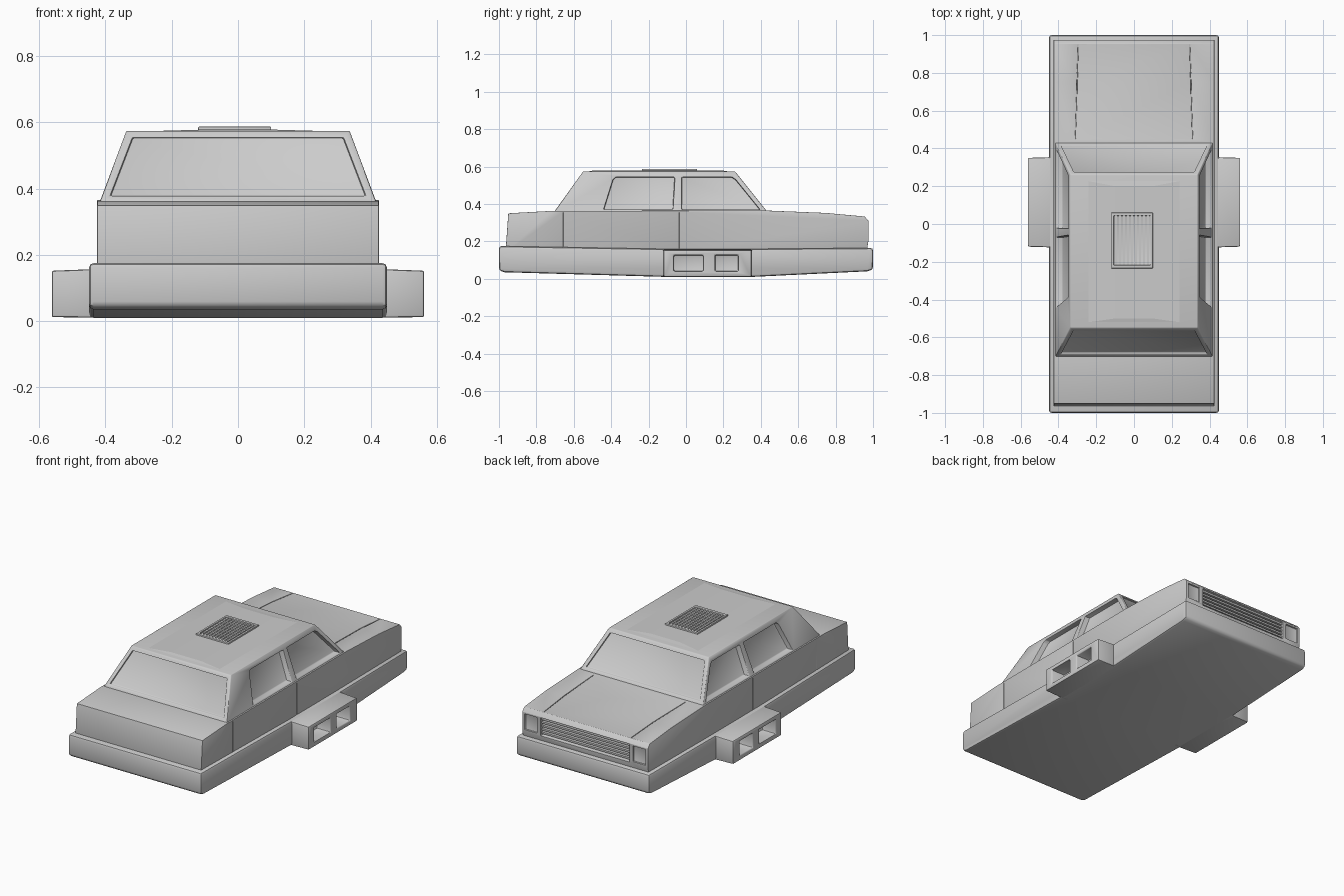
import bpy, bmesh, math

if "Cube" in bpy.data.objects:
    bpy.data.objects.remove(bpy.data.objects["Cube"])

grey = bpy.data.materials.new("plain grey")
grey.use_nodes = True
grey.diffuse_color = (0.6, 0.6, 0.6, 1)
grey.node_tree.nodes["Principled BSDF"].inputs["Base Color"].default_value = (0.6, 0.6, 0.6, 1)


def loft(name, ring_a, ring_b):
    """Closed solid between two matching rings of points."""
    bm = bmesh.new()
    a = [bm.verts.new(p) for p in ring_a]
    b = [bm.verts.new(p) for p in ring_b]
    n = len(a)
    bm.faces.new(a)
    bm.faces.new(b[::-1])
    for i in range(n):
        bm.faces.new((a[i], b[i], b[(i + 1) % n], a[(i + 1) % n]))
    bmesh.ops.recalc_face_normals(bm, faces=bm.faces)
    mesh = bpy.data.meshes.new(name)
    bm.to_mesh(mesh)
    bm.free()
    mesh.materials.append(grey)
    obj = bpy.data.objects.new(name, mesh)
    bpy.context.collection.objects.link(obj)
    return obj


def box(name, x0, x1, y0, y1, z0, z1):
    ring = [(x0, y0), (x1, y0), (x1, y1), (x0, y1)]
    return loft(name, [(x, y, z0) for x, y in ring], [(x, y, z1) for x, y in ring])


def side_prism(name, profile, half):
    return loft(name, [(-half, y, z) for y, z in profile], [(half, y, z) for y, z in profile])


def select(obj):
    bpy.ops.object.select_all(action='DESELECT')
    obj.select_set(True)
    bpy.context.view_layer.objects.active = obj


def cut(obj, cutters):
    for c in cutters:
        mod = obj.modifiers.new("cut", 'BOOLEAN')
        mod.operation, mod.solver, mod.object = 'DIFFERENCE', 'EXACT', c
        select(obj)
        bpy.ops.object.modifier_apply(modifier=mod.name)
        bpy.data.objects.remove(c)


def finish(obj, width):
    mod = obj.modifiers.new("soft edges", 'BEVEL')
    mod.width, mod.segments = width, 2
    mod.limit_method, mod.angle_limit = 'ANGLE', math.radians(25)
    select(obj)
    bpy.ops.object.modifier_apply(modifier=mod.name)
    bpy.ops.object.shade_smooth_by_angle(angle=math.radians(35))


# Lower skirt with a shallow keel
skirt = side_prism("skirt", [(-1, .045), (-.97, .035), (-.1, .01), (.35, .01), (.97, .04),
                             (1, .05), (1, .165), (.35, .16), (-.12, .16), (-1, .175)], .45)
finish(skirt, .014)

# Main body: trunk, sides and hood
body = side_prism("body", [(-.965, .14), (-.95, .35), (-.72, .363), (.43, .365),
                           (.75, .352), (.955, .333), (.975, .31), (.975, .2), (.965, .14)], .425)
cutters = [box("grille_cutter", -.3, .3, .945, 1.1, .195, .305)]
for s in (-1, 1):
    # Headlight recesses, hood creases and door seams
    cutters.append(box("headlight_cutter", s * .325, s * .408, .965, 1.1, .205, .3))
    cutters.append(loft("crease_cutter",
                        [(s * x, y, z - .004) for x, y, z in ((.308, .45, .364), (.312, .45, .364),
                                                             (.297, .95, .334), (.293, .95, .334))],
                        [(s * x, y, .5) for x, y in ((.308, .45), (.312, .45), (.297, .95), (.293, .95))]))
    for y in (-.66, -.04):
        cutters.append(box("seam_cutter", s * .422, s * .5, y, y + .004, .1, .355))
cut(body, cutters)
finish(body, .006)

# Grille bars
for i in range(5):
    z = .206 + i * .021
    bar = box("grille_bar", -.305, .305, .94, .966, z, z + .011)

# Cabin: a tapered block
X0, X1, Z0, Z1 = .418, .337, .358, .574
cabin = loft("cabin", [(-X0, -.705, Z0), (X0, -.705, Z0), (X0, .435, Z0), (-X0, .435, Z0)],
             [(-X1, -.55, Z1), (X1, -.55, Z1), (X1, .262, Z1), (-X1, .262, Z1)])


def wall(z, low, high):
    return low + (high - low) * (z - Z0) / (Z1 - Z0)


def side_window(s, corners, depth):
    rings = [[(s * (wall(z, X0, X1) + off), y, z) for y, z in corners] for off in (-depth, .1)]
    return loft("window_cutter", *rings)


def end_window(low, high, depth):
    d = math.copysign(1, low)
    corners = [(-.385, .378), (.385, .378), (.318, .553), (-.318, .553)]
    return loft("screen_cutter", *[[(x, wall(z, low, high) + d * off, z) for x, z in corners]
                                   for off in (-depth, .1)])


panes = [end_window(-.705, -.55, .012), end_window(.435, .262, .012)]
for s in (-1, 1):
    panes.append(side_window(s, [(-.44, .37), (-.39, .53), (-.375, .543), (-.06, .543), (-.07, .37)], .035))
    panes.append(side_window(s, [(-.022, .37), (-.022, .543), (.245, .543), (.265, .53), (.395, .37)], .035))
cut(cabin, panes)
finish(cabin, .006)

# Roof crown and ribbed roof vent
crown = loft("roof_crown", [(-.31, -.53, .572), (.31, -.53, .572), (.31, .24, .572), (-.31, .24, .572)],
             [(-.1, -.5, .578), (.1, -.5, .578), (.1, .2, .578), (-.1, .2, .578)])
vent = box("roof_vent_frame", -.12, .1, -.235, .06, .57, .587)
cut(vent, [box("vent_cutter", -.107, .087, -.218, .044, .58, .65)])
finish(vent, .003)
for i in range(9):
    x = -.1 + i * .021
    box("roof_vent_rib", x, x + .011, -.22, .046, .575, .584)

# Side pods with two openings each
for s, label in ((1, "left"), (-1, "right")):
    pod = loft(label + "_side_pod",
               [(s * .4, y, z) for y, z in ((-.125, .01), (.355, .01), (.355, .158), (-.125, .158))],
               [(s * .562, y, z) for y, z in ((-.12, .012), (.35, .012), (.35, .152), (-.12, .152))])
    cut(pod, [box("opening_cutter", s * .47, s * .7, a, b, .04, .127) for a, b in ((-.065, .092), (.155, .28))])
    finish(pod, .007)
